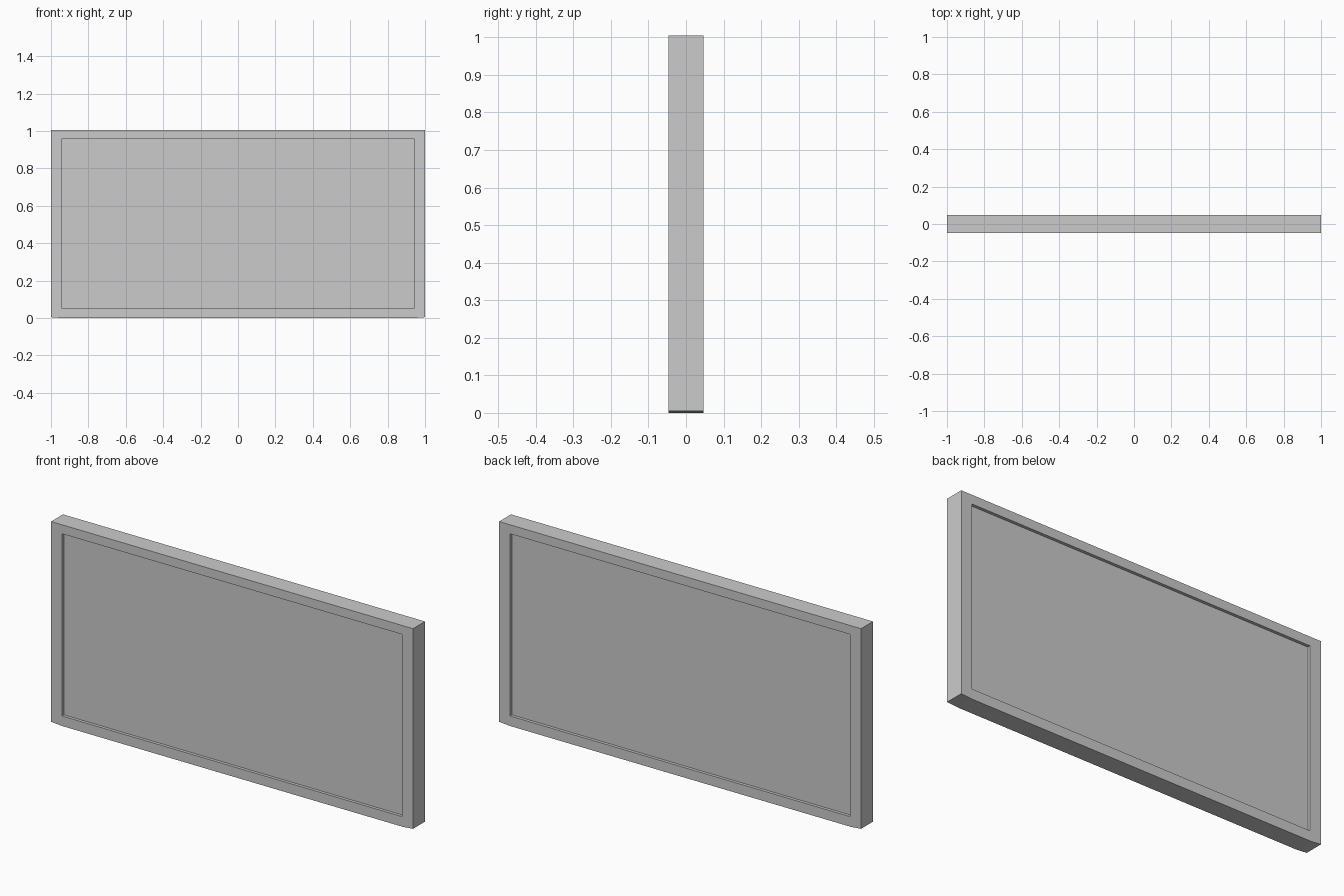
import bpy, bmesh

if "Cube" in bpy.data.objects:
    bpy.data.objects.remove(bpy.data.objects["Cube"])

HALF_DEPTH = 0.047
RECESS = 0.015
OUTER = [(-1, 0.005), (-0.94, 0), (0.94, 0), (1, 0.005), (1, 1.005), (-1, 1.005)]
INNER = [(-0.94, 0.05), (0.94, 0.05), (0.94, 0.96), (-0.94, 0.96)]
POINTS = OUTER + INNER
# mitred rails as indices into POINTS: bottom, right, top, left
RAILS = [(0, 1, 2, 3, 7, 6), (3, 4, 8, 7), (4, 5, 9, 8), (5, 0, 6, 9)]


def extrude_outline(name, points, faces, loops, half_depth):
    """Front and back faces joined by walls along each closed loop."""
    bm = bmesh.new()
    front = [bm.verts.new((x, -half_depth, z)) for x, z in points]
    back = [bm.verts.new((x, half_depth, z)) for x, z in points]
    for f in faces:
        bm.faces.new([front[i] for i in f])
        bm.faces.new([back[i] for i in reversed(f)])
    for loop in loops:
        for a, b in zip(loop, loop[1:] + loop[:1]):
            bm.faces.new((front[b], front[a], back[a], back[b]))
    bmesh.ops.recalc_face_normals(bm, faces=bm.faces)
    mesh = bpy.data.meshes.new(name)
    bm.to_mesh(mesh)
    bm.free()
    obj = bpy.data.objects.new(name, mesh)
    bpy.context.collection.objects.link(obj)
    return obj


# surrounding frame with slightly bowed bottom edge
extrude_outline("frame", POINTS, RAILS,
                [list(range(6)), [9, 8, 7, 6]], HALF_DEPTH)

# flat panel recessed on both sides
extrude_outline("panel", INNER, [(0, 1, 2, 3)], [[0, 1, 2, 3]],
                HALF_DEPTH - RECESS)
